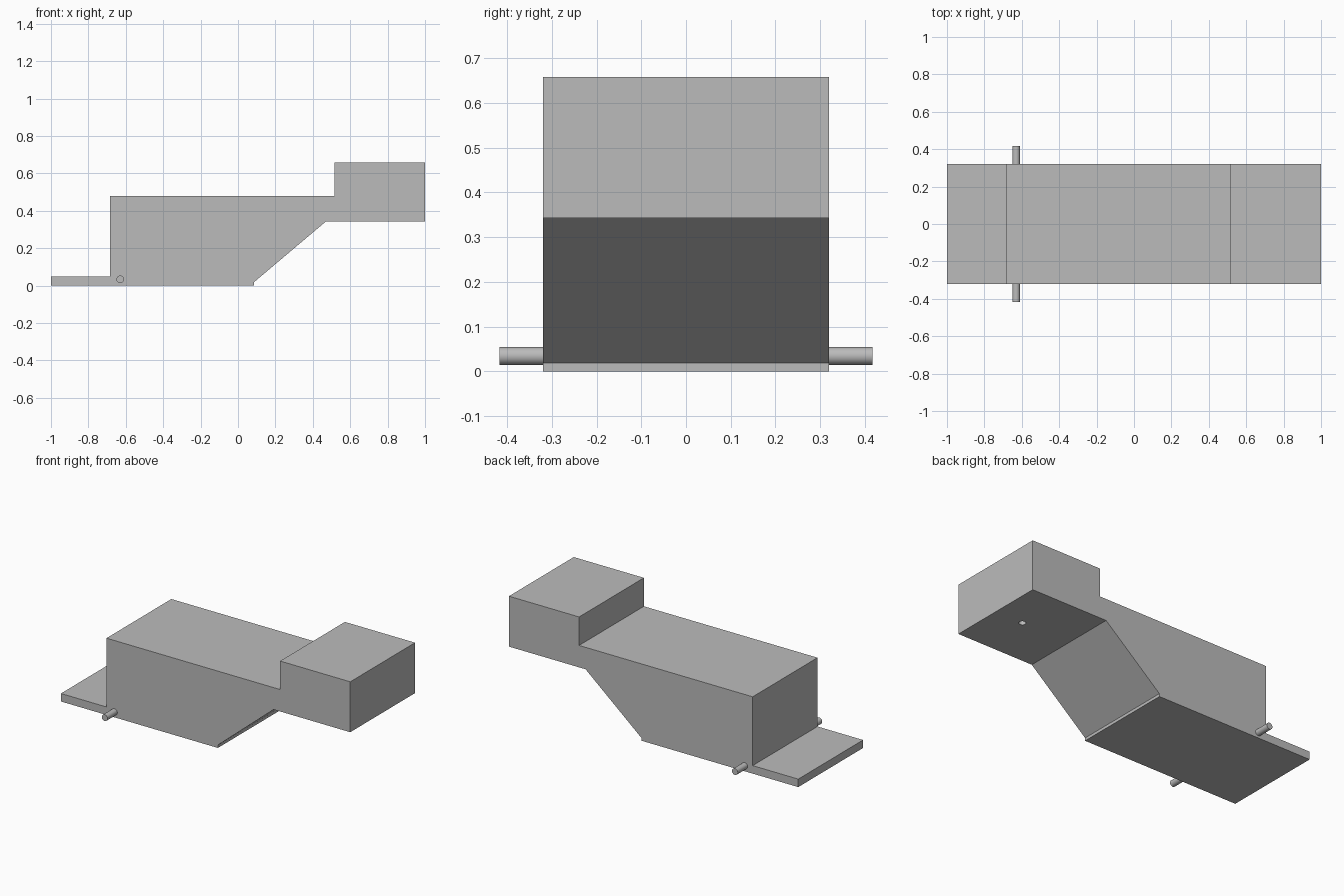
import bpy
import bmesh
import math
from mathutils import Matrix

cube = bpy.data.objects.get("Cube")
if cube:
    bpy.data.objects.remove(cube, do_unlink=True)

grey = bpy.data.materials.new("plain grey")
grey.use_nodes = True
colour = (0.5, 0.5, 0.5, 1)
grey.diffuse_color = colour
grey.node_tree.nodes["Principled BSDF"].inputs["Base Color"].default_value = colour

HALF_WIDTH = 0.32
PIN_RADIUS = 0.02


def add_object(name, bm):
    bmesh.ops.recalc_face_normals(bm, faces=bm.faces)
    mesh = bpy.data.meshes.new(name)
    bm.to_mesh(mesh)
    bm.free()
    mesh.materials.append(grey)
    obj = bpy.data.objects.new(name, mesh)
    bpy.context.collection.objects.link(obj)
    return obj


def cylinder(name, length, matrix):
    bm = bmesh.new()
    bmesh.ops.create_cone(bm, cap_ends=True, segments=32, radius1=PIN_RADIUS,
                          radius2=PIN_RADIUS, depth=length, matrix=matrix)
    for face in bm.faces:
        face.smooth = len(face.verts) == 4
    for edge in bm.edges:
        edge.smooth = edge.calc_face_angle(0) < math.radians(30)
    return add_object(name, bm)


# Body: side profile with foot plate, sloped underside and raised head
profile = [(-1, 0), (0.085, 0), (0.085, 0.018), (0.47, 0.343), (1, 0.343),
           (1, 0.658), (0.515, 0.658), (0.515, 0.48), (-0.685, 0.48),
           (-0.685, 0.05), (-1, 0.05)]
bm = bmesh.new()
side = bm.faces.new([bm.verts.new((x, -HALF_WIDTH, z)) for x, z in profile])
extruded = bmesh.ops.extrude_face_region(bm, geom=[side], use_keep_orig=True)
moved = [v for v in extruded["geom"] if isinstance(v, bmesh.types.BMVert)]
bmesh.ops.translate(bm, verts=moved, vec=(0, 2 * HALF_WIDTH, 0))
body = add_object("body", bm)

# Blind round hole under the head
cutter = cylinder("hole_cutter", 0.4, Matrix.Translation((0.807, 0, 0.3)))
cutter.hide_render = True
cutter.hide_viewport = True
cutter.display_type = 'WIRE'
hole = body.modifiers.new("head_hole", 'BOOLEAN')
hole.operation = 'DIFFERENCE'
hole.solver = 'EXACT'
hole.object = cutter

# Pivot pins on both sides
for name, sign in (("right_pin", -1), ("left_pin", 1)):
    place = Matrix.Translation((-0.63, sign * 0.3635, 0.034))
    cylinder(name, 0.107, place @ Matrix.Rotation(math.pi / 2, 4, 'X'))
